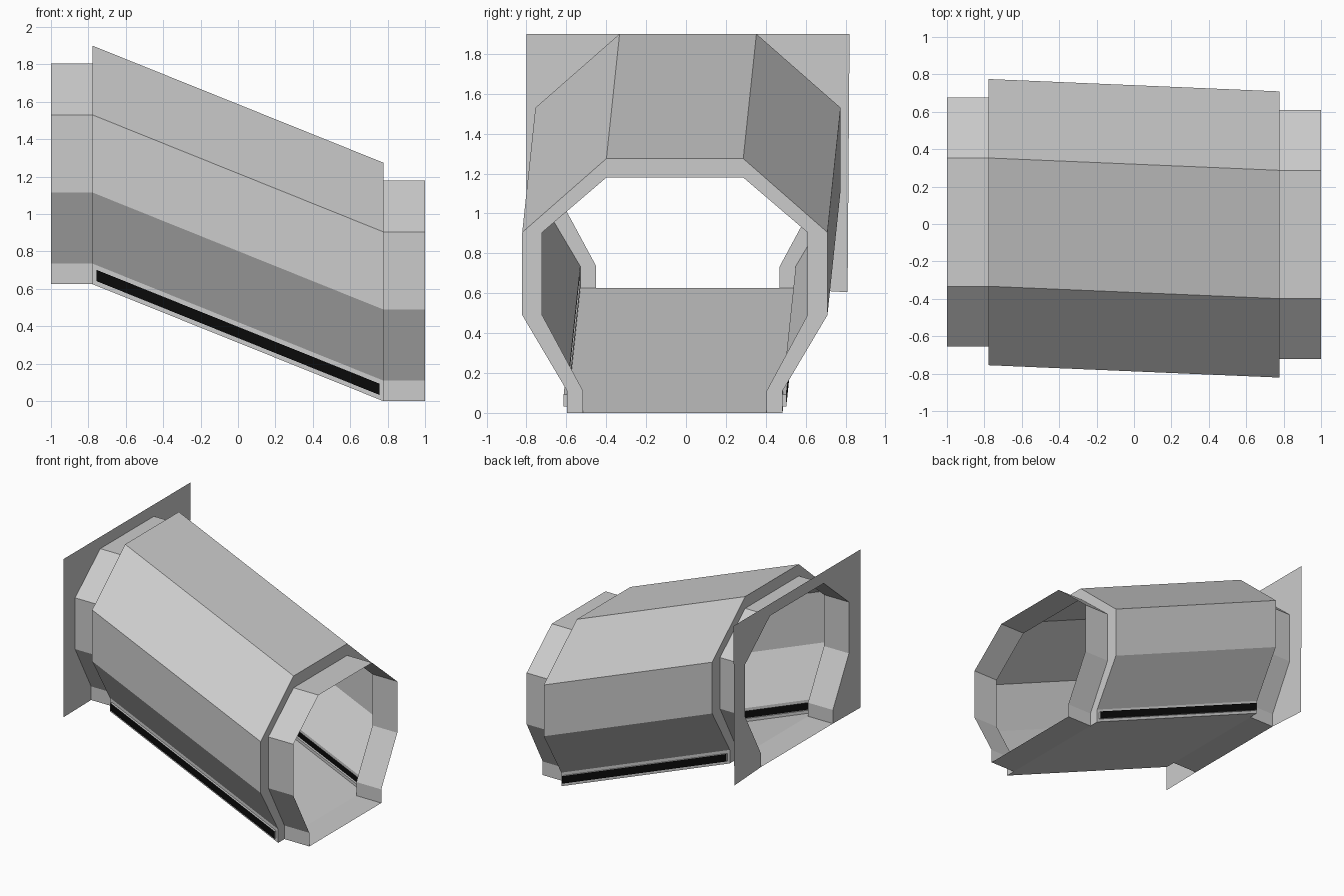
import bpy, bmesh

if "Cube" in bpy.data.objects:
    bpy.data.objects.remove(bpy.data.objects["Cube"])

# Half profiles (half width, height above floor), floor to roof
HULL = [(0.54, 0), (0.54, 0.11), (0.765, 0.49), (0.765, 0.905), (0.343, 1.275)]
COLLAR = [(0.46, 0), (0.46, 0.11), (0.665, 0.49), (0.665, 0.905), (0.343, 1.18)]
X_END, X_RING = 1.0, 0.777
HIGH_Y, HIGH_Z = 0.01, 0.625      # sideways and upward offset at the high end
LOW_Y, LOW_Z = -0.056, 0.0


def place(x, w, h):
    """Map a profile point onto the sloping passage at position x."""
    t = (min(max(x, -X_RING), X_RING) + X_RING) / (2 * X_RING)
    return (x, HIGH_Y + (LOW_Y - HIGH_Y) * t + w,
            HIGH_Z + (LOW_Z - HIGH_Z) * t + h)


def full(half):
    """Mirror a half profile into a whole one, left floor to right floor."""
    return [(-w, h) for w, h in half] + list(reversed(half))


def finish(name, bm, recalc=True):
    bmesh.ops.remove_doubles(bm, verts=bm.verts, dist=1e-5)
    if recalc:
        bmesh.ops.recalc_face_normals(bm, faces=bm.faces)
    mesh = bpy.data.meshes.new(name)
    bm.to_mesh(mesh)
    bm.free()
    ob = bpy.data.objects.new(name, mesh)
    bpy.context.collection.objects.link(ob)
    return ob


def quad(bm, pts):
    return bm.faces.new([bm.verts.new(p) for p in pts])


def loft(bm, stations, skip=()):
    """Join neighbouring (x, half profile) rings with quads."""
    rings = [[place(x, w, h) for w, h in full(half)] for x, half in stations]
    n = len(rings[0])
    for a, b in zip(rings, rings[1:]):
        for i in range(n):
            j = (i + 1) % n
            if i in skip or (a[i] == b[i] and a[j] == b[j]):
                continue
            bottom = i == n - 1
            if bottom and abs(a[i][0] - b[i][0]) < 1e-6:
                continue              # rings have no width under the floor
            quad(bm, (a[i], a[j], b[j], b[i]))


# Sloping hull; the low upright walls are left out for the slotted panels
bm = bmesh.new()
loft(bm, [(-X_RING, HULL), (X_RING, HULL)], skip=(0, 8))
finish("passage_hull", bm)

# Collars and the step rings joining them to the hull
for name, s in (("upper_collar", -1), ("lower_collar", 1)):
    bm = bmesh.new()
    loft(bm, [(s * X_RING, HULL), (s * X_RING, COLLAR), (s * X_END, COLLAR)])
    finish(name, bm)

# Slotted lower walls with a shallow outward pocket and a black strip
black = bpy.data.materials.new("black_strip")
black.diffuse_color = (0.003, 0.003, 0.003, 1)
black.use_nodes = True
black.node_tree.nodes["Principled BSDF"].inputs["Base Color"].default_value = black.diffuse_color
for side, s in (("front", -1), ("back", 1)):
    def frame(x, h0, h1, w):
        return [place(px, s * w, h) for px, h in
                ((-x, h0), (x, h0), (x, h1), (-x, h1))]
    outer = frame(X_RING, 0, 0.11, 0.54)
    inner = frame(0.757, 0.025, 0.085, 0.54)
    deep = frame(0.757, 0.025, 0.085, 0.558)
    bm = bmesh.new()
    for a, b in ((outer, inner), (inner, deep)):
        for i in range(4):
            j = (i + 1) % 4
            quad(bm, (a[i], a[j], b[j], b[i]))
    finish(side + "_slot_wall", bm)
    bm = bmesh.new()
    quad(bm, deep if s < 0 else deep[::-1])
    finish(side + "_light_strip", bm, False).data.materials.append(black)

# Flat plate around the upper opening
bm = bmesh.new()
outline = full(COLLAR) + [(0.80, -0.02), (0.81, 1.275), (-0.81, 1.275), (-0.81, -0.005)]
quad(bm, [place(-X_END, w, h) for w, h in outline])
finish("end_plate", bm, False)
